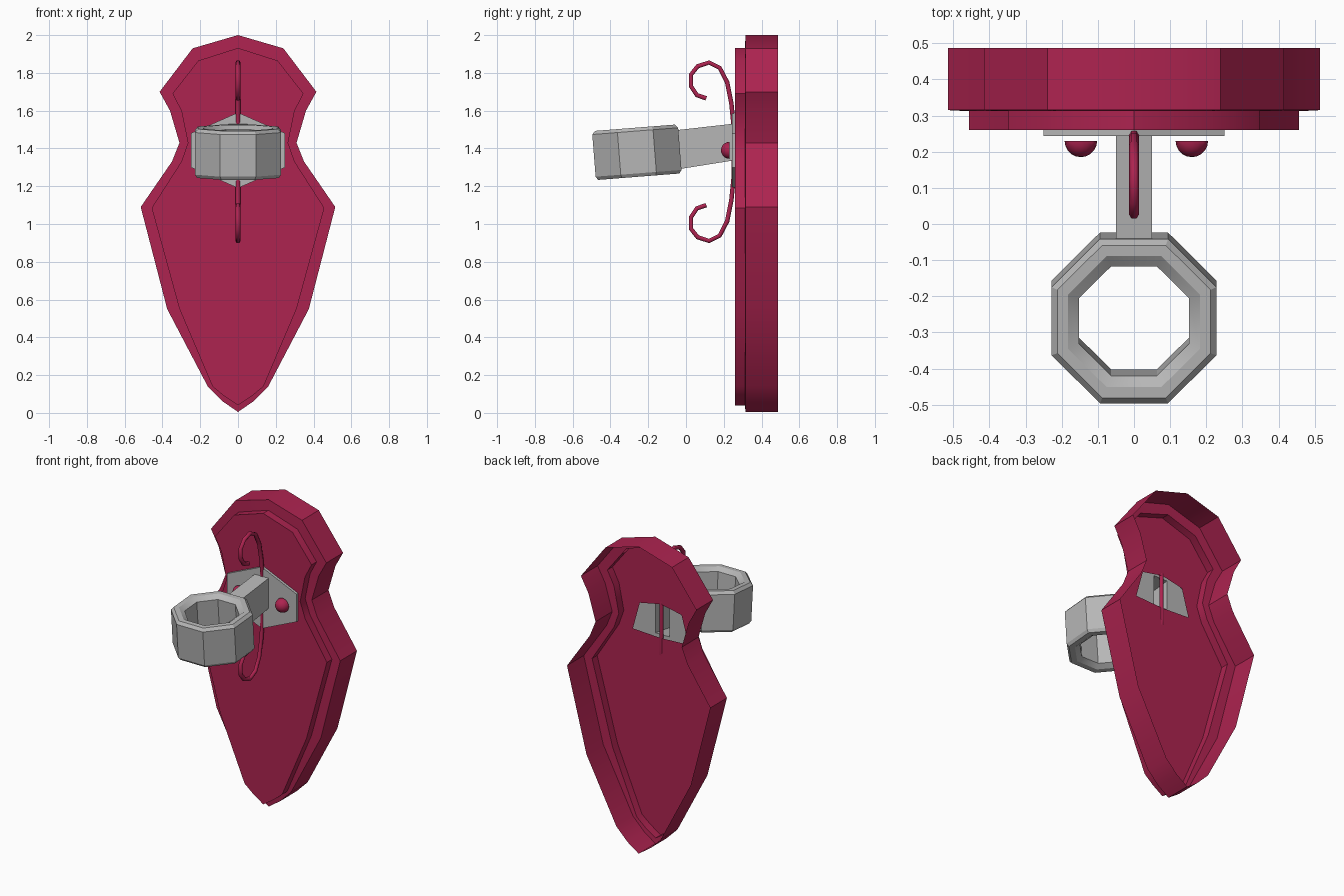
import bpy, bmesh, math
from mathutils import Vector, Matrix

cube = bpy.data.objects.get("Cube")
if cube:
    bpy.data.objects.remove(cube)


def material(name, rgb):
    mat = bpy.data.materials.new(name)
    mat.use_nodes = True
    mat.diffuse_color = (*rgb, 1)
    mat.node_tree.nodes["Principled BSDF"].inputs["Base Color"].default_value = (*rgb, 1)
    return mat


crimson = material("crimson", (0.42, 0.017, 0.08))
steel = material("steel grey", (0.47, 0.47, 0.47))


def finish(name, bm, mat, angle=35):
    mesh = bpy.data.meshes.new(name)
    bm.to_mesh(mesh)
    bm.free()
    mesh.materials.append(mat)
    obj = bpy.data.objects.new(name, mesh)
    bpy.context.collection.objects.link(obj)
    bpy.ops.object.select_all(action='DESELECT')
    obj.select_set(True)
    bpy.context.view_layer.objects.active = obj
    bpy.ops.object.shade_smooth_by_angle(angle=math.radians(angle))
    return obj


def mirrored(half):
    """Close a right-hand outline, listed top to bottom, across x = 0."""
    return half + [(-x, z) for x, z in reversed(half) if x > 0]


def at_depth(outline, y):
    return [Vector((x, y, z)) for x, z in outline]


def shell(name, loops, mat, hole=None):
    """Join loops back to front with side walls; cap the front around a hole."""
    bm = bmesh.new()
    rings = [[bm.verts.new(p) for p in loop] for loop in loops]
    n = len(rings[0])
    for a, b in zip(rings, rings[1:]):
        for i in range(n):
            j = (i + 1) % n
            bm.faces.new((a[i], a[j], b[j], b[i]))
    if hole:
        inner = [bm.verts.new(p) for p in hole]
        edges = []
        for ring in (rings[-1], inner):
            for i, v in enumerate(ring):
                w = ring[(i + 1) % len(ring)]
                edges.append(bm.edges.get((v, w)) or bm.edges.new((v, w)))
        bmesh.ops.triangle_fill(bm, use_beauty=True, use_dissolve=False, edges=edges,
                                normal=Vector((0, -1, 0)))
    bmesh.ops.recalc_face_normals(bm, faces=bm.faces)
    # Walls face away from the centre line
    bm.normal_update()
    mid = sum((v.co for v in bm.verts), Vector()) / len(bm.verts)
    facing = sum(f.normal.dot(f.calc_center_median() - mid) * f.calc_area() for f in bm.faces)
    if facing < 0:
        bmesh.ops.reverse_faces(bm, faces=bm.faces)
    return finish(name, bm, mat)


# Wall plaque: hollow stepped shield, open at the back
outer = mirrored([(0, 2), (0.24, 1.93), (0.415, 1.7), (0.36, 1.6), (0.31, 1.43), (0.35, 1.33),
                  (0.515, 1.09), (0.375, 0.55), (0.16, 0.14), (0.08, 0.06), (0, 0.005)])
inner = mirrored([(0, 1.932), (0.21, 1.865), (0.347, 1.69), (0.3, 1.6), (0.265, 1.43), (0.3, 1.33),
                  (0.457, 1.085), (0.31, 0.55), (0.135, 0.14), (0.075, 0.09), (0, 0.04)])
opening = mirrored([(0, 1.54), (0.15, 1.51), (0.2, 1.33), (0, 1.32)])
shell("plaque",
      [at_depth(outer, 0.487), at_depth(outer, 0.315), at_depth(inner, 0.312),
       at_depth(inner, 0.26)],
      crimson, at_depth(opening, 0.26))

# Hexagonal mounting plate with a socket for the hollow arm
hexagon = mirrored([(0, 1.59), (0.25, 1.48), (0.25, 1.3), (0, 1.19)])
arm_back = mirrored([(0.05, 1.53), (0.05, 1.335)])
arm_front = mirrored([(0.05, 1.498), (0.05, 1.29)])
shell("mounting_plate", [at_depth(hexagon, 0.26), at_depth(hexagon, 0.243)],
      steel, at_depth(arm_back, 0.243))
shell("arm", [at_depth(arm_back, 0.243), at_depth(arm_front, -0.04)], steel)

# Octagonal holder ring, chamfered and tilted slightly forward
profile = [(0.216, -0.13), (0.228, -0.112), (0.228, 0.112), (0.212, 0.13),
           (0.182, 0.13), (0.152, 0.108), (0.152, -0.108), (0.182, -0.13)]
SIDES = 8
bm = bmesh.new()
columns = []
for k in range(SIDES):
    a = math.tau * (k + 0.5) / SIDES
    scale = 1 / math.cos(math.pi / SIDES)
    columns.append([bm.verts.new((r * scale * math.cos(a), r * scale * math.sin(a), z))
                    for r, z in profile])
for k in range(SIDES):
    c, d = columns[k], columns[(k + 1) % SIDES]
    for i in range(len(profile)):
        j = (i + 1) % len(profile)
        bm.faces.new((c[i], d[i], d[j], c[j]))
bmesh.ops.recalc_face_normals(bm, faces=bm.faces)
bm.transform(Matrix.Translation((0, -0.26, 1.38)) @ Matrix.Rotation(math.radians(4.5), 4, 'X'))
finish("holder_ring", bm, steel, 30)

# Domed rivets on either side of the arm
for side, x in (("left", 0.16), ("right", -0.147)):
    bm = bmesh.new()
    bmesh.ops.create_uvsphere(bm, u_segments=16, v_segments=10, radius=0.045)
    bmesh.ops.bisect_plane(bm, geom=bm.verts[:] + bm.edges[:] + bm.faces[:],
                           plane_co=(0, 0, 0), plane_no=(0, 0, 1), clear_inner=True)
    bmesh.ops.holes_fill(bm, edges=[e for e in bm.edges if e.is_boundary], sides=0)
    bm.transform(Matrix.Translation((x, 0.23, 1.39)) @ Matrix.Rotation(math.pi / 2, 4, 'X'))
    finish(side + "_rivet", bm, crimson, 50)

# Scrolled wire behind the plate, the same above and below
MIDDLE = 1.3825
upper = [(0.107, 1.665), (0.058, 1.682), (0.026, 1.73), (0.026, 1.79), (0.062, 1.835),
         (0.122, 1.855), (0.178, 1.827), (0.218, 1.75), (0.24, 1.64), (0.252, 1.52)]
path = upper + [(y, 2 * MIDDLE - z) for y, z in reversed(upper)]
curve = bpy.data.curves.new("scroll", 'CURVE')
curve.dimensions = '3D'
curve.bevel_depth = 0.0135
curve.bevel_resolution = 1
curve.use_fill_caps = True
spline = curve.splines.new('POLY')
spline.points.add(len(path) - 1)
for point, (y, z) in zip(spline.points, path):
    point.co = (0, y, z, 1)
curve.materials.append(crimson)
scroll = bpy.data.objects.new("scroll", curve)
bpy.context.collection.objects.link(scroll)
